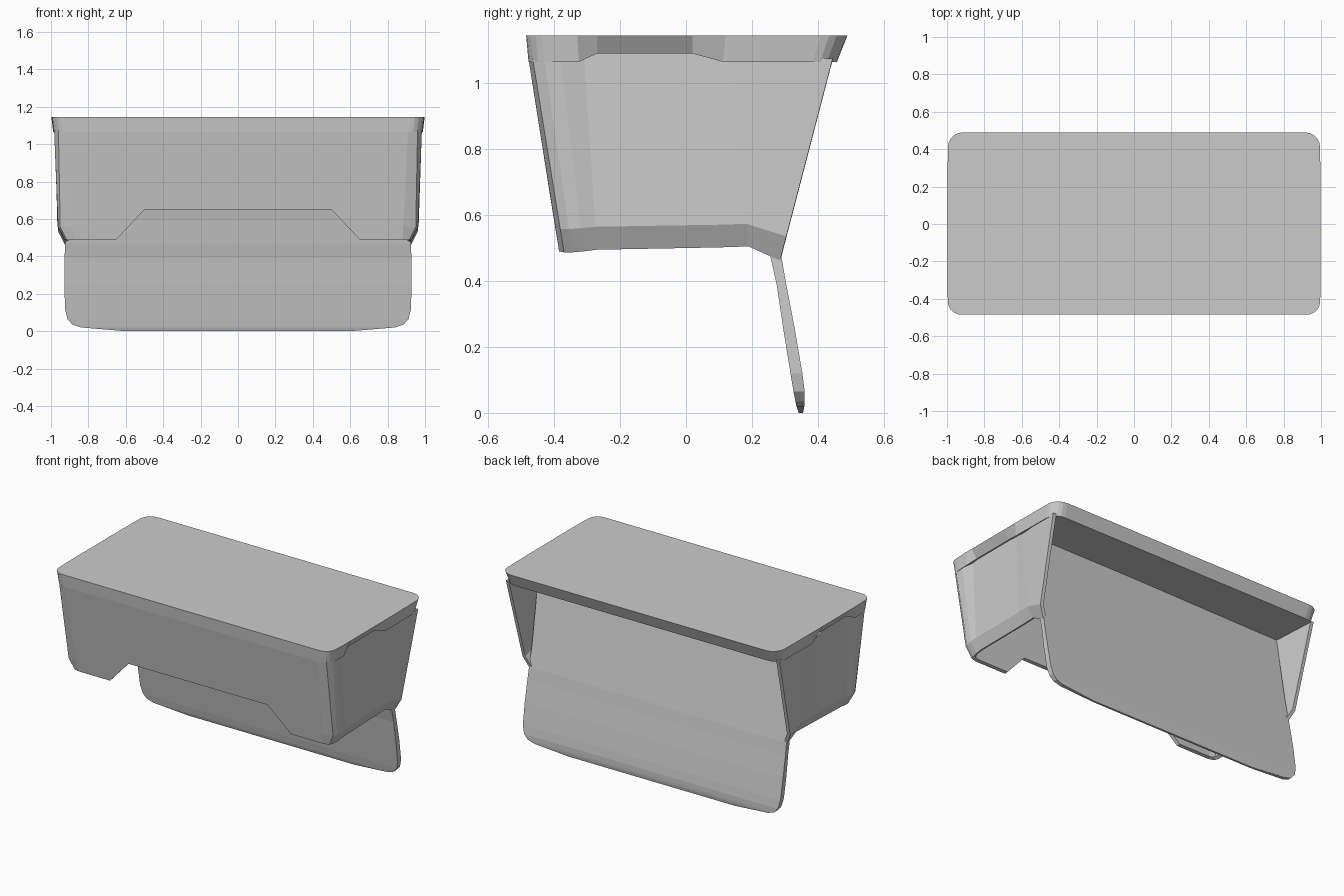
import bpy, bmesh
from math import cos, sin, pi

if "Cube" in bpy.data.objects:
    bpy.data.objects.remove(bpy.data.objects["Cube"])


def make(name, verts, faces, fix=True):
    me = bpy.data.meshes.new(name)
    me.from_pydata(verts, [], faces)
    ob = bpy.data.objects.new(name, me)
    bpy.context.collection.objects.link(ob)
    if fix:
        bm = bmesh.new()
        bm.from_mesh(me)
        bmesh.ops.recalc_face_normals(bm, faces=bm.faces)
        bm.to_mesh(me)
        bm.free()
    return ob


def loft(name, rings):
    """Closed solid through rings with equal point counts."""
    n = len(rings[0])
    verts = [p for r in rings for p in r]
    faces = [(k * n + i, k * n + (i + 1) % n, (k + 1) * n + (i + 1) % n, (k + 1) * n + i)
             for k in range(len(rings) - 1) for i in range(n)]
    faces += [tuple(range(n)), tuple(range(len(verts) - n, len(verts)))]
    return make(name, verts, faces)


# Lid: rounded slab, lower edge raised and tucked in along the sides
def arc(cx, cy, r, a0, n=5):
    return [(cx + r * cos(a0 + pi / 2 * i / n), cy + r * sin(a0 + pi / 2 * i / n))
            for i in range(n + 1)]


half = arc(0.925, -0.415, 0.07, -pi / 2)
half += [(0.998, y) for y in (-0.33, -0.27, 0.02, 0.12)]
half += arc(0.915, 0.41, 0.08, 0)
outline = half + [(-x, y) for x, y in reversed(half)]


def lid_bottom(x, y):
    if -0.3 < y < 0.05 and abs(x) > 0.99:
        return (x * 0.965, y, 1.09)
    return (x * 0.99, y * (0.985 if y < 0 else 0.935), 1.065)


loft("lid", [[lid_bottom(x, y) for x, y in outline],
             [(x, y, 1.145) for x, y in outline]])

# Front and side shell: U-shaped wall, (top x, top y, bottom x, bottom y, bottom z)
wall = [(0.5, -0.478, 0.5, -0.411, 0.65),
        (0.65, -0.478, 0.65, -0.385, 0.49),
        (0.91, -0.478, 0.88, -0.385, 0.49),
        (0.96, -0.465, 0.915, -0.37, 0.487),
        (0.983, -0.43, 0.925, -0.345, 0.487),
        (0.978, -0.38, 0.93, -0.31, 0.49),
        (0.955, -0.31, 0.93, -0.27, 0.495),
        (0.955, 0.08, 0.925, 0.1, 0.502),
        (0.965, 0.14, 0.925, 0.19, 0.505),
        (0.983, 0.445, 0.925, 0.285, 0.462)]
path = [(-a, b, -c, d, e) for a, b, c, d, e in reversed(wall)] + wall
verts = []
for tx, ty, bx, by, bz in path:
    t = 0.88
    mx, my, mz = tx + (bx - tx) * t, ty + (by - ty) * t, 1.075 + (bz - 1.075) * t
    if abs(tx) > 0.92:
        mx += 0.03 if mx > 0 else -0.03
    verts += [(tx, ty, 1.09 if -0.35 < ty < 0.1 else 1.075), (mx, my, mz), (bx, by, bz)]
faces = [(3 * i + k, 3 * i + k + 1, 3 * i + k + 4, 3 * i + k + 3)
         for i in range(len(path) - 1) for k in range(2)]
shell = make("front_and_side_shell", verts, faces, fix=False)
mod = shell.modifiers.new("thickness", "SOLIDIFY")
mod.thickness = 0.022
mod.offset = -1

# Rear panel: recessed under the lid, hanging to the ground
# (z, front y, back y, half width)
rows = [(1.08, 0.13, 0.155, 0.945), (0.6, 0.235, 0.26, 0.925),
        (0.47, 0.257, 0.29, 0.925), (0.39, 0.275, 0.304, 0.927),
        (0.255, 0.295, 0.33, 0.928), (0.12, 0.317, 0.353, 0.925),
        (0.065, 0.326, 0.36, 0.912), (0.035, 0.332, 0.36, 0.885),
        (0.02, 0.335, 0.359, 0.84), (0.0, 0.342, 0.355, 0.6)]
loft("rear_panel", [[(-w, f, z), (w, f, z), (w, b, z), (-w, b, z)]
                    for z, f, b, w in rows])
